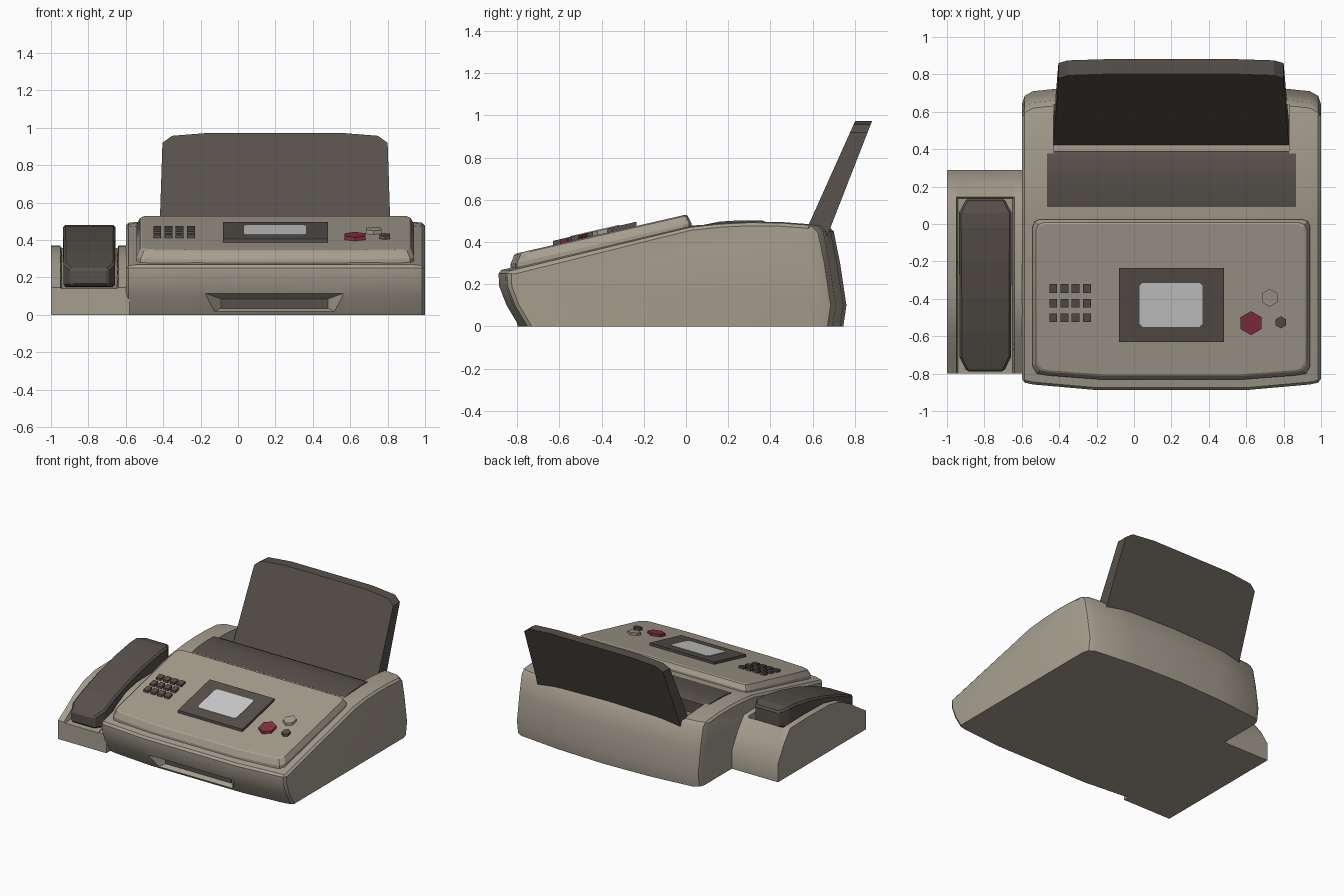
import bpy, bmesh, math

cube = bpy.data.objects.get("Cube")
if cube:
    bpy.data.objects.remove(cube, do_unlink=True)


def material(name, rgb):
    m = bpy.data.materials.new(name)
    m.use_nodes = True
    m.diffuse_color = (*rgb, 1)
    m.node_tree.nodes["Principled BSDF"].inputs["Base Color"].default_value = (*rgb, 1)
    return m


BEIGE = material("warm_beige", (0.38, 0.345, 0.275))
DARK = material("dark_brown_grey", (0.095, 0.082, 0.07))
SCREEN = material("light_grey", (0.62, 0.62, 0.63))
RED = material("dull_red", (0.24, 0.03, 0.055))


def loft(name, rings, mat, smooth=None):
    """Skin equal-length rings of points and cap both ends."""
    bm = bmesh.new()
    rows = [[bm.verts.new(p) for p in ring] for ring in rings]
    n = len(rows[0])
    for a, b in zip(rows, rows[1:]):
        for i in range(n):
            j = (i + 1) % n
            bm.faces.new((a[i], a[j], b[j], b[i]))
    bm.faces.new(rows[0])
    bm.faces.new(rows[-1])
    bmesh.ops.recalc_face_normals(bm, faces=bm.faces)
    mesh = bpy.data.meshes.new(name)
    bm.to_mesh(mesh)
    bm.free()
    obj = bpy.data.objects.new(name, mesh)
    bpy.context.collection.objects.link(obj)
    mesh.materials.append(mat)
    if smooth:
        bpy.ops.object.select_all(action="DESELECT")
        obj.select_set(True)
        bpy.context.view_layer.objects.active = obj
        bpy.ops.object.shade_smooth_by_angle(angle=math.radians(smooth))
    return obj


def cut(target, cutter):
    mod = target.modifiers.new(cutter.name, "BOOLEAN")
    mod.operation = "DIFFERENCE"
    mod.solver = "EXACT"
    mod.object = cutter
    cutter.hide_render = True
    cutter.hide_viewport = True
    cutter.display_type = "WIRE"


def bevel(obj, width, segments=1):
    mod = obj.modifiers.new("Bevel", "BEVEL")
    mod.width = width
    mod.segments = segments
    mod.limit_method = "ANGLE"


def panel_z(y):
    return 0.53 + 0.229 * y


def on_panel(outline, h):
    return [(x, y, panel_z(y) + h) for x, y in outline]


def rect(x0, x1, y0, y1):
    return [(x0, y0), (x1, y0), (x1, y1), (x0, y1)]


# Main housing: side profile swept across x, bowed at front and back
front = [(-0.79, 0), (-0.85, 0.10), (-0.885, 0.19), (-0.888, 0.25), (-0.875, 0.268)]
top = [(0.02, 0.475), (0.16, 0.49), (0.30, 0.497), (0.45, 0.495), (0.58, 0.485)]
back = [(0.67, 0.48), (0.70, 0.45), (0.73, 0.30), (0.76, 0.10), (0.745, 0)]
stations = [(-0.60, 0.06, -0.12, -0.02), (-0.585, 0.04, -0.075, -0.005),
            (-0.54, 0.03, -0.05, 0), (-0.2, 0, -0.015, 0), (0.2, 0, 0, 0),
            (0.6, 0, -0.015, 0), (0.94, 0.03, -0.05, 0),
            (0.985, 0.04, -0.075, -0.005), (1.0, 0.06, -0.12, -0.02)]
rings = []
for x, df, db, dz in stations:
    ring = [(x, y + df, z + (dz if z > 0.26 else 0)) for y, z in front]
    ring += [(x, y, z + dz) for y, z in top]
    ring += [(x, y + db, z + (dz if z > 0.4 else 0)) for y, z in back]
    rings.append(ring)
housing = loft("housing", rings, BEIGE, 35)

# Paper well behind the control panel
well = loft("paper_well_cutter", [[(x, y, z) for x, y in rect(-0.43, 0.83, 0.30, 0.64)]
                                  for z in (0.12, 0.7)], BEIGE)
cut(housing, well)


# Flared paper exit in the lower front, with a dark slot
def mouth(y, w, z0, z1):
    return [(0.195 + x, y, z) for x, z in rect(-w, w, z0, z1)]


exit_cutter = loft("paper_exit_cutter", [mouth(-0.90, 0.408, -0.026, 0.129),
                                         mouth(-0.76, 0.285, 0.035, 0.085)], BEIGE)
cut(housing, exit_cutter)
loft("paper_exit_slot", [mouth(y, 0.285, 0.035, 0.085) for y in (-0.766, -0.758)], DARK)

# Dark feed cover, slightly domed
cover = [(0.09, 0.483), (0.16, 0.497), (0.26, 0.503), (0.36, 0.503), (0.39, 0.49),
         (0.39, 0.40), (0.09, 0.40)]
loft("feed_cover", [[(x, y, z) for y, z in cover] for x in (-0.465, 0.865)], DARK, 40)

# Paper support tray leaning back out of the well
half = [(0.63, 0.13), (0.615, 0.53), (0.602, 0.92), (0.55, 0.957), (0.35, 0.973)]
outline = [(0.198 + x, z) for x, z in half] + [(0.198 - x, z) for x, z in reversed(half)]
loft("paper_tray", [[(x, 0.80 + (z - 0.97) * 0.449, z) for x, z in outline],
                    [(x, 0.88 + (z - 0.97) * 0.39, z) for x, z in outline]], DARK)


# Raised control panel
def panel_outline(inset):
    f, b = -0.832 + inset, 0.025 - inset
    side = [(0.37, f), (0.66, f + 0.022), (0.72 - inset, f + 0.032), (0.742 - inset, f + 0.07),
            (0.742 - inset, b - 0.04), (0.73 - inset, b - 0.01), (0.70 - inset, b)]
    return [(0.2 + x, y) for x, y in side] + [(0.2 - x, y) for x, y in reversed(side)]


loft("control_panel", [on_panel(panel_outline(i), h) for i, h in
                       ((0, -0.09), (0, -0.045), (0.018, -0.006), (0.028, 0))], BEIGE, 20)

# Display
loft("display_bezel", [on_panel(rect(-0.08, 0.48, -0.63, -0.235), h) for h in (-0.02, 0.02)], DARK)
c = 0.015
x0, x1, y0, y1 = 0.03, 0.365, -0.55, -0.315
glass = [(x0 + c, y0), (x1 - c, y0), (x1, y0 + c), (x1, y1 - c),
         (x1 - c, y1), (x0 + c, y1), (x0, y1 - c), (x0, y0 + c)]
loft("display_screen", [on_panel(glass, h) for h in (0.015, 0.024)], SCREEN)

# Keypad
for row in range(3):
    for col in range(4):
        x, y = -0.432 + 0.06 * col, -0.345 - 0.078 * row
        loft(f"key_{row}_{col}", [on_panel(rect(x - 0.021, x + 0.021, y - 0.023, y + 0.023), h)
                                  for h in (-0.01, 0.018)], DARK)

# Hexagonal buttons
for name, x, y, r, mat in (("stop_button", 0.626, -0.53, 0.064, RED),
                           ("start_button", 0.725, -0.395, 0.048, BEIGE),
                           ("small_button", 0.785, -0.526, 0.032, DARK)):
    hexagon = [(x + r * math.sin(a), y + r * math.cos(a))
               for a in (i * math.pi / 3 for i in range(6))]
    loft(name, [on_panel(hexagon, h) for h in (-0.01, 0.02)], mat)

# Handset cradle: U-shaped section along y, (y, rim height, floor height)
rings = []
for y, z, f in ((-0.80, 0.145, 0.14), (-0.72, 0.195, 0.142), (-0.60, 0.275, 0.175),
                (-0.48, 0.335, 0.21), (-0.34, 0.365, 0.25), (-0.10, 0.37, 0.30),
                (0.135, 0.365, 0.32), (0.145, 0.36, 0.357), (0.22, 0.265, 0.262),
                (0.29, 0.14, 0.137)):
    section = [(-1, 0), (-1, z), (-0.95, z), (-0.94, f), (-0.65, f), (-0.64, z),
               (-0.58, z), (-0.58, 0)]
    rings.append([(x, y, h) for x, h in section])
loft("handset_cradle", rings, BEIGE, 30)

# Handset: arched bar with chamfered ends, (y, bottom, top, half width)
rings = []
for y, b, t, w in ((-0.788, 0.155, 0.245, 0.10), (-0.71, 0.148, 0.28, 0.138),
                   (-0.58, 0.185, 0.335, 0.138), (-0.40, 0.24, 0.395, 0.138),
                   (-0.20, 0.285, 0.445, 0.14), (-0.02, 0.31, 0.475, 0.141),
                   (0.06, 0.325, 0.48, 0.141), (0.137, 0.34, 0.465, 0.10)):
    rings.append([(-0.795 + x, y, z) for x, z in rect(-w, w, b, t)])
handset = loft("handset", rings, DARK)
bevel(handset, 0.012)
